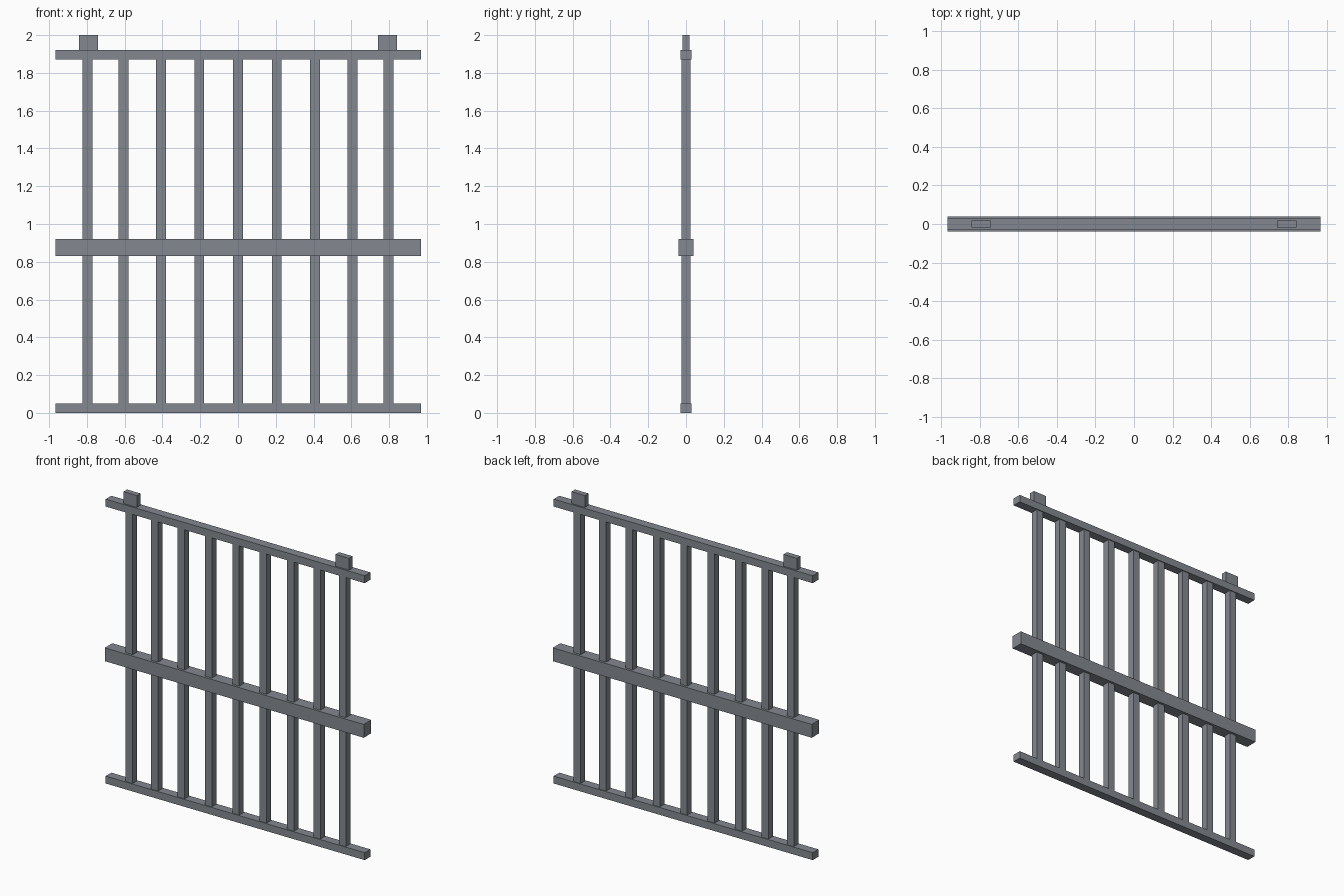
import bpy

cube = bpy.data.objects.get("Cube")
if cube:
    bpy.data.objects.remove(cube, do_unlink=True)

# Single grey metal
metal = bpy.data.materials.new("grey_metal")
metal.use_nodes = True
colour = (0.23, 0.25, 0.28, 1)
metal.diffuse_color = colour
metal.node_tree.nodes["Principled BSDF"].inputs["Base Color"].default_value = colour


def box(name, x, width, depth, bottom, top):
    """Box centred on y = 0, spanning bottom to top."""
    bpy.ops.mesh.primitive_cube_add(size=1, location=(x, 0, (bottom + top) / 2))
    obj = bpy.context.object
    obj.name = name
    obj.scale = (width, depth, top - bottom)
    bpy.ops.object.transform_apply(location=False, rotation=False, scale=True)
    obj.data.materials.append(metal)
    return obj


# Horizontal rails
RAIL = 1.935
box("bottom_rail", 0, RAIL, 0.06, 0, 0.05)
box("middle_rail", 0, RAIL, 0.08, 0.83, 0.92)
box("top_rail", 0, RAIL, 0.06, 1.87, 1.92)

# Vertical bars, slightly closer together towards the sides
box("centre_bar", 0, 0.052, 0.048, 0.03, 1.89)
for side, sign in (("left", 1), ("right", -1)):
    for i, x in enumerate((0.205, 0.408, 0.607, 0.796), 1):
        box(f"{side}_bar_{i}", sign * x, 0.052, 0.048, 0.03, 1.89)
    # Hanging tab above the outermost bar
    box(f"{side}_tab", sign * 0.792, 0.1, 0.038, 1.91, 2.0)
